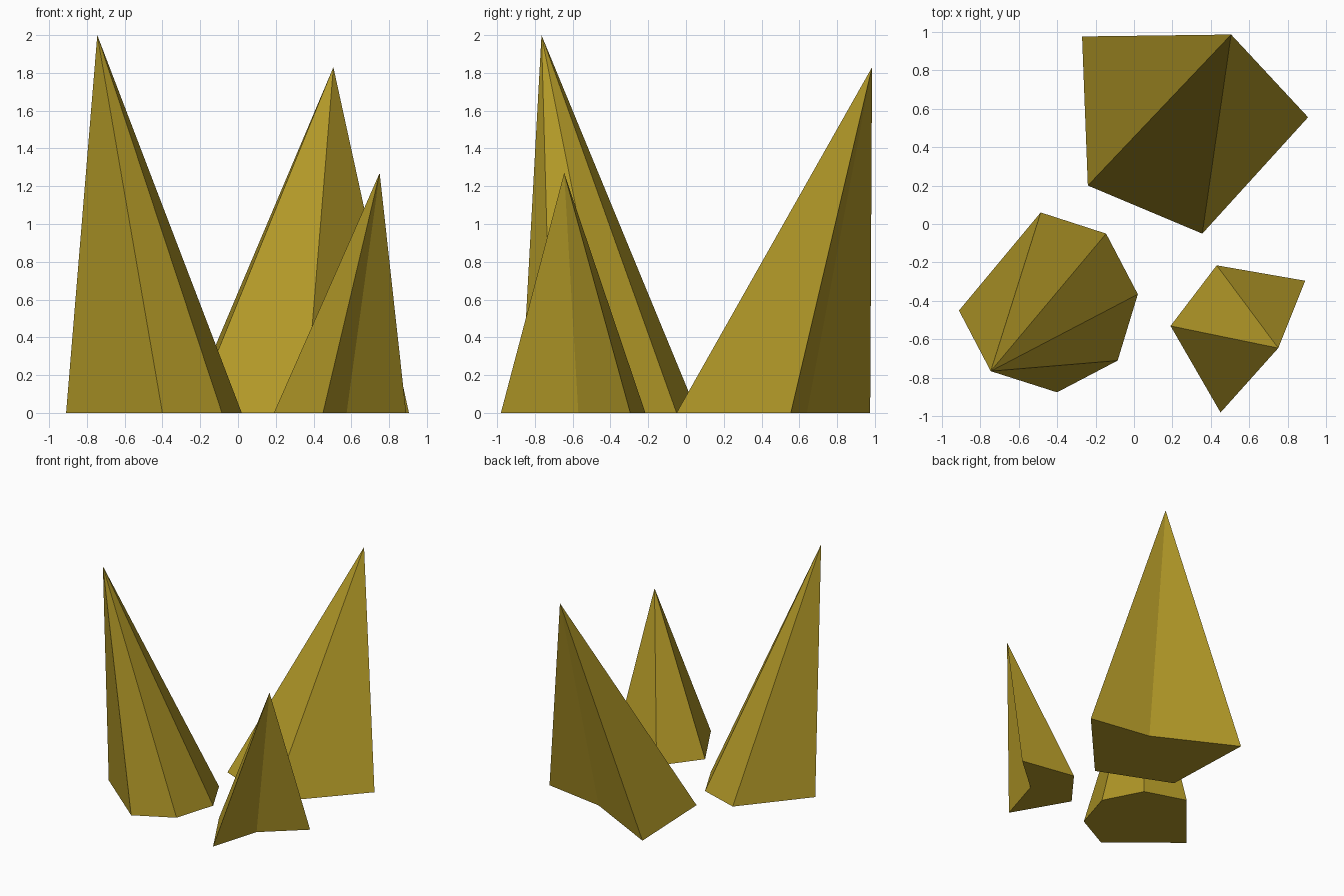
import bpy
import bmesh

cube = bpy.data.objects.get("Cube")
if cube:
    bpy.data.objects.remove(cube, do_unlink=True)

# Single olive gold colour
gold = bpy.data.materials.new("olive_gold")
gold.use_nodes = True
colour = (0.45, 0.32, 0.021, 1.0)
gold.diffuse_color = colour
shader = next(n for n in gold.node_tree.nodes if n.type == "BSDF_PRINCIPLED")
shader.inputs["Base Color"].default_value = colour
shader.inputs["Roughness"].default_value = 0.8


def spike(name, tip, outline):
    """Leaning flat-sided spike: an outline on the ground drawn up to a tip."""
    bm = bmesh.new()
    base = [bm.verts.new((x, y, 0)) for x, y in outline]
    apex = bm.verts.new(tip)
    bm.faces.new(base[::-1])
    for a, b in zip(base, base[1:] + base[:1]):
        bm.faces.new((a, b, apex))
    bmesh.ops.recalc_face_normals(bm, faces=bm.faces)
    mesh = bpy.data.meshes.new(name)
    bm.to_mesh(mesh)
    bm.free()
    mesh.materials.append(gold)
    obj = bpy.data.objects.new(name, mesh)
    bpy.context.collection.objects.link(obj)
    return obj


# Tall six-sided spike
spike("tall_spike", (-0.745, -0.765, 2.0),
      [(-0.91, -0.45), (-0.40, -0.875), (-0.085, -0.71),
       (0.02, -0.365), (-0.145, -0.05), (-0.485, 0.06)])

# Broad spike with a notched rear side
spike("broad_spike", (0.505, 0.985, 1.83),
      [(-0.24, 0.2), (0.355, -0.05), (0.905, 0.555),
       (0.38, 0.64), (-0.27, 0.975)])

# Small spike with a notched outer side
spike("small_spike", (0.75, -0.645, 1.27),
      [(0.19, -0.53), (0.45, -0.98), (0.575, -0.57),
       (0.89, -0.295), (0.43, -0.215)])
